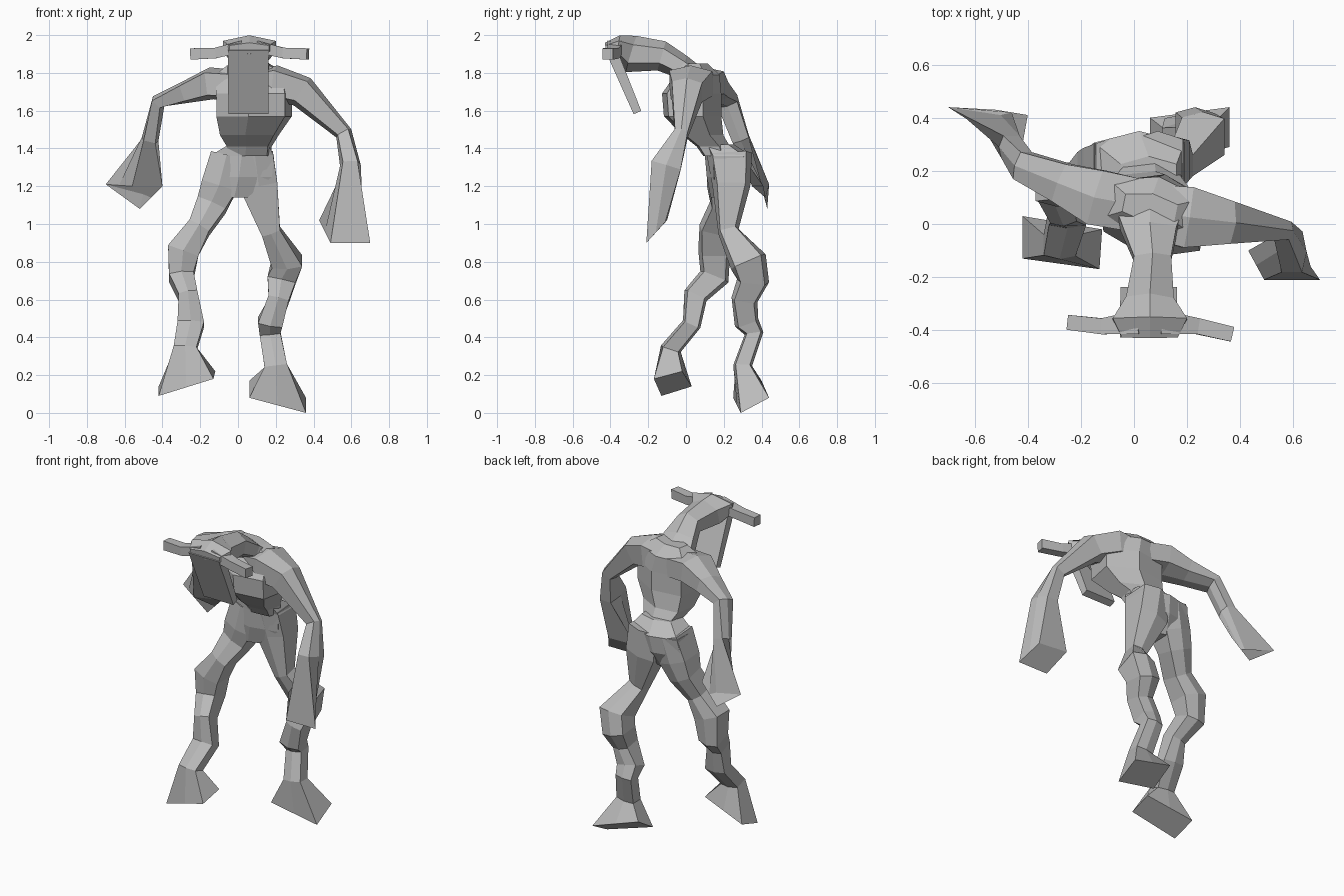
import bpy
import bmesh
from mathutils import Vector

default_cube = bpy.data.objects.get("Cube")
if default_cube:
    bpy.data.objects.remove(default_cube, do_unlink=True)

# One plain grey for the whole creature
grey = bpy.data.materials.new("plain grey")
grey.use_nodes = True
grey_value = (.5, .5, .5, 1)
grey.diffuse_color = grey_value
grey.node_tree.nodes["Principled BSDF"].inputs["Base Color"].default_value = grey_value

ACROSS = Vector((1, 0, 0))
FRONT_TO_BACK = Vector((0, 1, 0))
TWISTED = Vector((1, -.2, 0))
DOWN = Vector((0, 0, -1))


def section(centre, tangent, reference, width, depth, corner):
    """Six-sided cross-section, square to the path."""
    side = (reference - tangent * reference.dot(tangent)).normalized()
    up = side.cross(tangent)
    side, up = side * width, up * depth
    outline = [(-1, -corner), (0, -1), (1, -corner), (1, corner), (0, 1), (-1, corner)]
    return [centre + side * a + up * b for a, b in outline]


def loft(name, rings, reference, corner=.75, tip=None, level=False):
    """Skin a limb through labelled rings: label, x, y, z, half width, half depth."""
    path = [Vector(ring[1:4]) for ring in rings]
    corners = [Vector(p) for p in tip] if tip else []
    if tip:
        path.append(sum(corners, Vector()) / len(corners))

    sections = []
    for i, ring in enumerate(rings):
        tangent = Vector()
        if level:
            tangent = DOWN.copy()
        else:
            if i > 0:
                tangent += (path[i] - path[i - 1]).normalized()
            if i + 1 < len(path):
                tangent += (path[i + 1] - path[i]).normalized()
        width, depth = ring[4:6]
        sections.append(section(path[i], tangent.normalized(), reference, width, depth, corner))
    if tip:
        a, b, c, d = corners
        sections.append([a, (a + b) / 2, b, c, (c + d) / 2, d])

    bm = bmesh.new()
    loops = [[bm.verts.new(point) for point in points] for points in sections]
    for first, second in zip(loops, loops[1:]):
        count = len(first)
        for i in range(count):
            j = (i + 1) % count
            bm.faces.new((first[i], first[j], second[j], second[i]))
    bm.faces.new(loops[0])
    bm.faces.new(loops[-1])
    bmesh.ops.recalc_face_normals(bm, faces=bm.faces)
    mesh = bpy.data.meshes.new(name)
    bm.to_mesh(mesh)
    bm.free()
    mesh.materials.append(grey)
    obj = bpy.data.objects.new(name, mesh)
    bpy.context.collection.objects.link(obj)


# Torso, from the shoulders down to the waist
loft("torso", [
    ("nape", .06, .06, 1.85, .1, .055),
    ("shoulders", .07, .06, 1.79, .18, .12),
    ("chest", .085, .03, 1.69, .185, .16),
    ("ribs", .085, .035, 1.57, .185, .155),
    ("belly", .06, .09, 1.47, .145, .11),
    ("waist", .06, .145, 1.41, .11, .09),
    ("waist base", .055, .17, 1.36, .11, .08),
], TWISTED, corner=.6, level=True)

loft("pelvis", [
    ("waist", .055, .17, 1.42, .105, .085),
    ("hips", .02, .225, 1.36, .17, .125),
    ("seat", .005, .22, 1.25, .175, .11),
    ("crotch", -.02, .2, 1.14, .07, .07),
], ACROSS, corner=.65, level=True)

# Head, stretched forward from the neck
loft("head", [
    ("neck base", .06, .07, 1.75, .14, .07),
    ("neck", .06, -.03, 1.835, .1, .065),
    ("skull back", .07, -.13, 1.89, .07, .08),
    ("skull", .06, -.29, 1.9, .09, .1),
    ("brow", .06, -.36, 1.94, .14, .06),
    ("snout", .06, -.425, 1.93, .105, .03),
], ACROSS, corner=.5)

loft("face_plate", [
    ("top", .055, -.4, 1.93, .108, .03),
    ("bottom", .055, -.257, 1.59, .106, .022),
], ACROSS, corner=1)

# Horns, one straight bar to each side
for name, sign, tip_x, tip_y in (("left_horn", 1, .37, -.415), ("right_horn", -1, -.25, -.37)):
    loft(name, [
        ("root", .06 + sign * .04, -.37, 1.94, .045, .03),
        ("bend", .06 + sign * .18, -.385, 1.905, .03, .028),
        ("tip", tip_x, tip_y, 1.9, .028, .03),
    ], FRONT_TO_BACK, corner=1)

# Arms, ending in flared blocks
loft("right_arm", [
    ("root", .06, .06, 1.73, .1, .08),
    ("shoulder", -.14, .1, 1.745, .105, .085),
    ("upper arm", -.27, .155, 1.7, .075, .06),
    ("elbow", -.42, .22, 1.65, .055, .04),
    ("wrist", -.465, .29, 1.45, .045, .045),
], FRONT_TO_BACK, corner=.7, tip=[
    (-.4, .41, 1.2), (-.52, .43, 1.08), (-.7, .44, 1.21), (-.56, .35, 1.2)])

loft("left_arm", [
    ("root", .06, .05, 1.73, .1, .08),
    ("shoulder", .2, .025, 1.745, .115, .095),
    ("upper arm", .34, .005, 1.7, .08, .085),
    ("elbow", .56, -.025, 1.48, .035, .045),
    ("wrist", .595, -.105, 1.31, .08, .055),
], FRONT_TO_BACK, corner=.7, tip=[
    (.7, -.21, .9), (.63, -.11, 1.01), (.43, -.1, 1.02), (.49, -.21, .9)])

# Legs, crooked and ending in tilted wedge feet
loft("right_leg", [
    ("hip", -.06, .22, 1.36, .085, .11),
    ("thigh", -.1, .21, 1.2, .095, .1),
    ("low thigh", -.14, .205, 1.1, .08, .08),
    ("above knee", -.205, .15, .98, .06, .08),
    ("knee", -.29, .15, .86, .085, .085),
    ("shin top", -.3, .15, .72, .065, .08),
    ("shin", -.265, .05, .62, .05, .065),
    ("ankle", -.25, .03, .47, .07, .05),
    ("heel", -.28, -.08, .34, .06, .055),
], ACROSS, tip=[
    (-.42, -.13, .09), (-.13, -.17, .18), (-.12, -.02, .22), (-.42, .03, .14)])

loft("left_leg", [
    ("hip", .09, .23, 1.37, .095, .12),
    ("thigh", .11, .24, 1.2, .1, .1),
    ("above knee", .175, .225, .96, .05, .055),
    ("knee", .26, .33, .8, .08, .1),
    ("shin top", .23, .355, .7, .075, .085),
    ("shin", .215, .31, .6, .055, .07),
    ("calf", .17, .32, .48, .065, .065),
    ("ankle", .17, .36, .42, .055, .05),
    ("heel", .2, .3, .25, .06, .05),
], ACROSS, tip=[
    (.06, .25, .08), (.36, .29, 0), (.36, .44, .08), (.06, .4, .17)])
